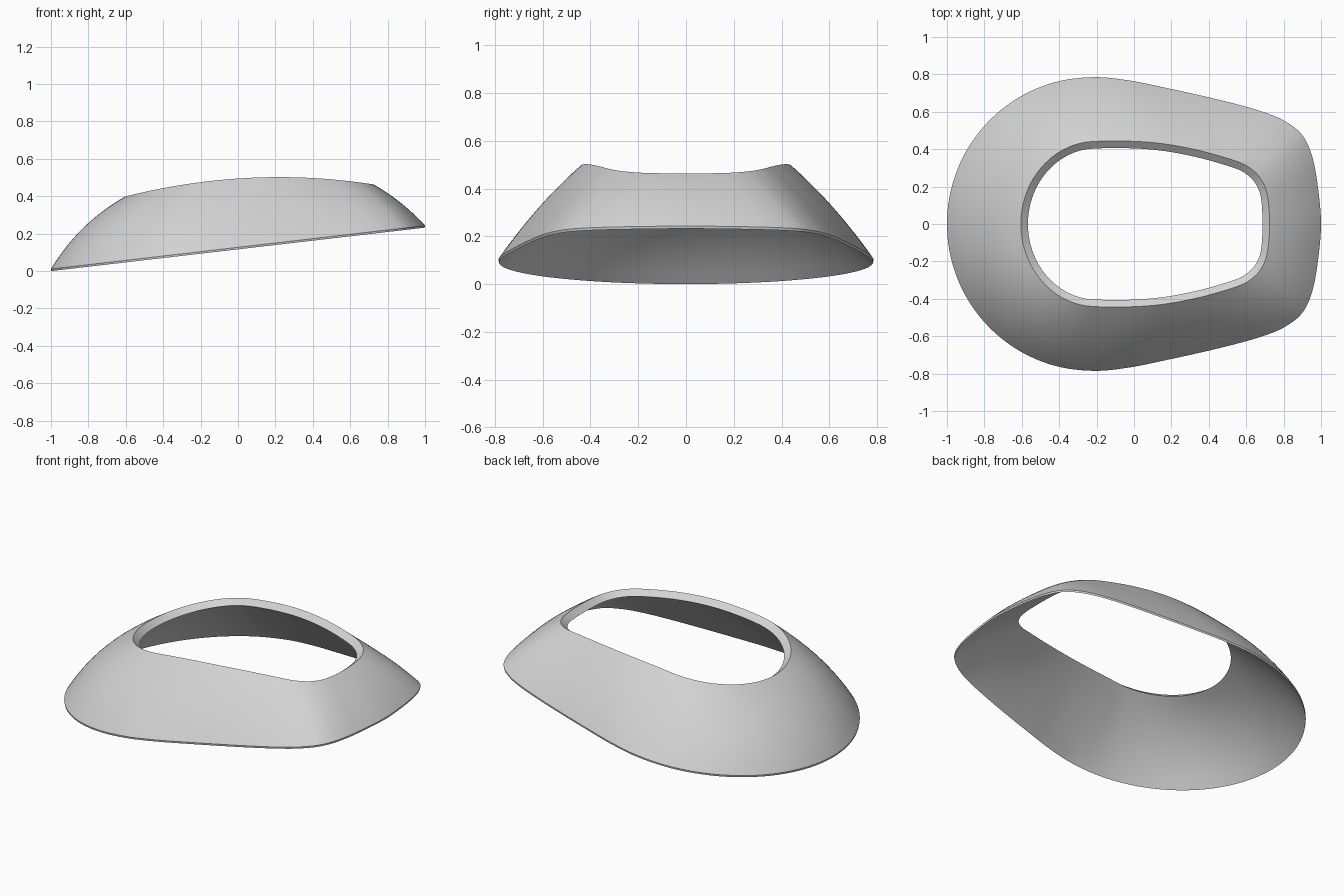
import bpy
import bmesh
from math import cos, sin, pi
from mathutils import Vector

if "Cube" in bpy.data.objects:
    bpy.data.objects.remove(bpy.data.objects["Cube"])

STEPS = 6    # curve samples per outline point
ROWS = 12    # rows up the shell wall


def round_end(centre, reach, half_width):
    """Quarter ellipse from the tip of the rounded end to its widest point."""
    angles = [i * pi / 12 for i in range(6)]
    return [(centre - reach * cos(a), half_width * sin(a)) for a in angles]


# Half outlines, from the rounded end to the squarer end: base edge and opening edge
BASE = round_end(-.22, .78, .785) + [
    (-.22, .785), (-.03, .768), (.17, .728), (.37, .684), (.55, .64), (.7, .596),
    (.81, .548), (.9, .475), (.953, .36), (.983, .2), (1, 0)]
OPENING = round_end(-.2, .405, .442) + [
    (-.2, .442), (0, .442), (.17, .427), (.34, .395), (.48, .357), (.575, .325),
    (.63, .292), (.672, .25), (.705, .185), (.72, .1), (.725, 0)]


def smooth_loop(half):
    """Mirror a half outline and sample a closed smooth curve through it."""
    pts = [Vector(p) for p in half] + [Vector((x, -y)) for x, y in half[-2:0:-1]]
    n, out = len(pts), []
    for i in range(n):
        a, b, c, d = (pts[(i + k) % n] for k in (-1, 0, 1, 2))
        for s in range(STEPS):
            t = s / STEPS
            out.append(b + (c - a) * t / 2 + (a * 2 - b * 5 + c * 4 - d) * t * t / 2
                       + (b * 3 - a - c * 3 + d) * t ** 3 / 2)
    return out


def wall_point(low, high, bulge, t):
    """Point on a wall line that bows outward from its chord."""
    chord = high - low
    out = Vector((-chord.x, -chord.y, 0)).normalized()
    side = (out * chord.z + Vector((0, 0, Vector(chord.xy).length))).normalized()
    return low + chord * t + side * bulge * 4 * t * (1 - t)


def section(base, opening):
    """Closed wall section: lip, outside going up, then inside coming down."""
    out = (base - opening).normalized().to_3d()
    foot = Vector((base.x, base.y, .116 * (base.x + 1)))
    low = foot + Vector((0, 0, .011))
    high = Vector((opening.x, opening.y, .502 - .153 * (opening.x - .22) ** 2))
    low_in = foot - out * .014 + Vector((0, 0, .016))
    high_in = high - out * .038 - Vector((0, 0, .03))
    bulge = .014 + .022 * max(0, -out.x)
    ts = [i / ROWS for i in range(ROWS + 1)]
    return ([foot - out * .002] + [wall_point(low, high, bulge, t) for t in ts]
            + [wall_point(low_in, high_in, bulge, t) for t in reversed(ts)])


# Shell: sections joined around the ring
bm = bmesh.new()
rings = [[bm.verts.new(p) for p in section(b, o)]
         for b, o in zip(smooth_loop(BASE), smooth_loop(OPENING))]
for i, ring in enumerate(rings):
    after = rings[(i + 1) % len(rings)]
    for j in range(len(ring)):
        k = (j + 1) % len(ring)
        bm.faces.new((ring[j], ring[k], after[k], after[j]))
bmesh.ops.recalc_face_normals(bm, faces=bm.faces)
mesh = bpy.data.meshes.new("tapered_shell")
bm.to_mesh(mesh)
bm.free()
shell = bpy.data.objects.new("tapered_shell", mesh)
bpy.context.collection.objects.link(shell)

# Plain light grey
grey = bpy.data.materials.new("light_grey")
grey.use_nodes = True
grey.diffuse_color = (.65, .65, .65, 1)
grey.node_tree.nodes["Principled BSDF"].inputs["Base Color"].default_value = (.65, .65, .65, 1)
mesh.materials.append(grey)

# Smooth wall with crisp rims
bpy.ops.object.select_all(action='DESELECT')
shell.select_set(True)
bpy.context.view_layer.objects.active = shell
bpy.ops.object.shade_smooth_by_angle(angle=.6)
